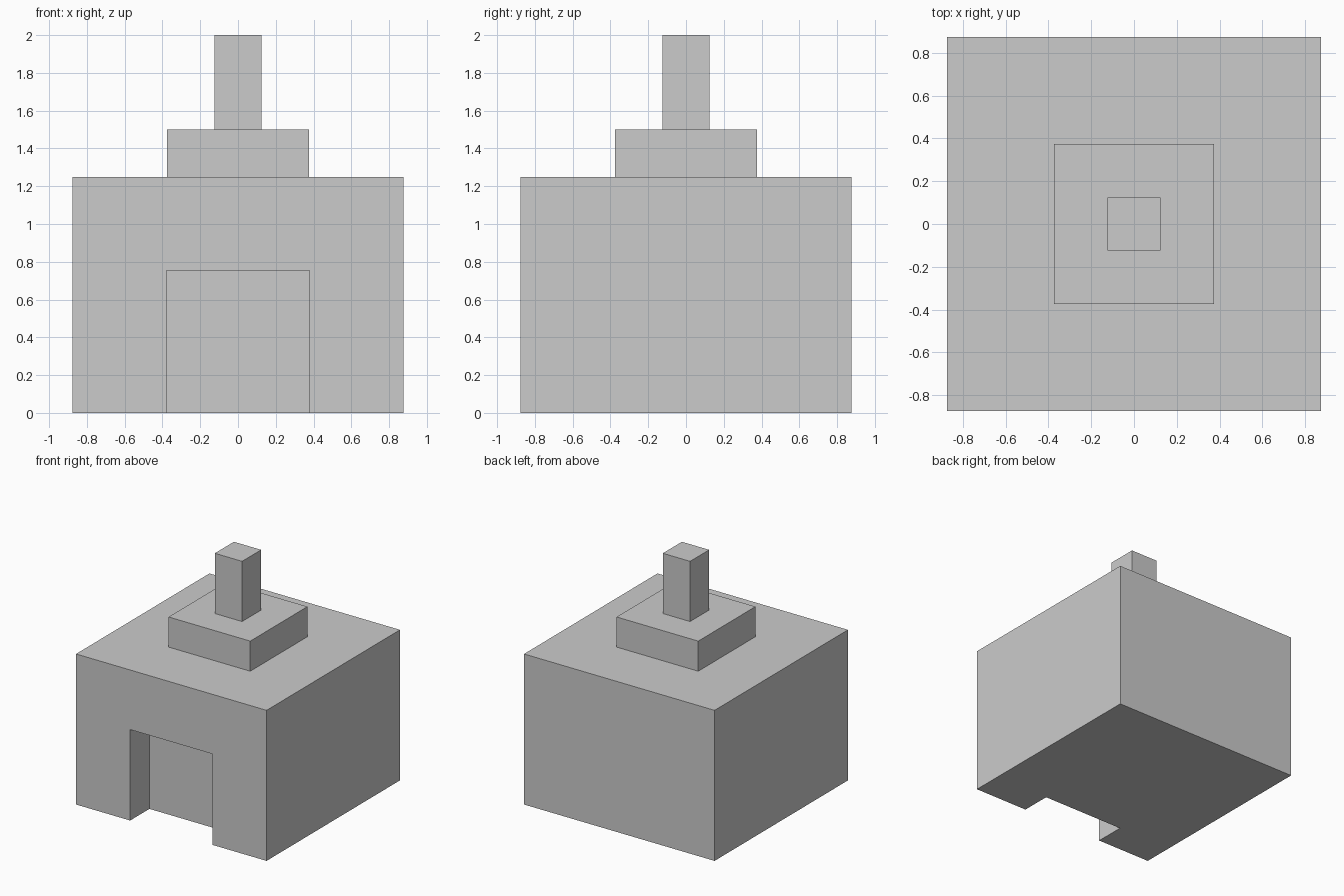
import bpy

if "Cube" in bpy.data.objects:
    bpy.data.objects.remove(bpy.data.objects["Cube"])


def box(name, x, y, z):
    """Axis-aligned box from (min, max) pairs."""
    bpy.ops.mesh.primitive_cube_add(size=1)
    obj = bpy.context.object
    obj.name = name
    spans = (x, y, z)
    for v in obj.data.vertices:
        v.co = [lo + (c + 0.5) * (hi - lo) for c, (lo, hi) in zip(v.co, spans)]
    return obj


def tier(name, half, z0, z1):
    """Square centred block."""
    return box(name, (-half, half), (-half, half), (z0, z1))


# Stacked square tiers
body = tier("body", 0.875, 0, 1.25)
tier("roof_step", 0.375, 1.25, 1.5)
tier("chimney", 0.125, 1.5, 2.0)

# Doorway recess in the front, open at the bottom
cutter = box("doorway_cutter", (-0.378, 0.378), (-1.0, -0.622), (-0.2, 0.755))
cut = body.modifiers.new("doorway", 'BOOLEAN')
cut.operation = 'DIFFERENCE'
cut.solver = 'EXACT'
cut.object = cutter
bpy.context.view_layer.objects.active = body
bpy.ops.object.modifier_apply(modifier=cut.name)
bpy.data.objects.remove(cutter)
